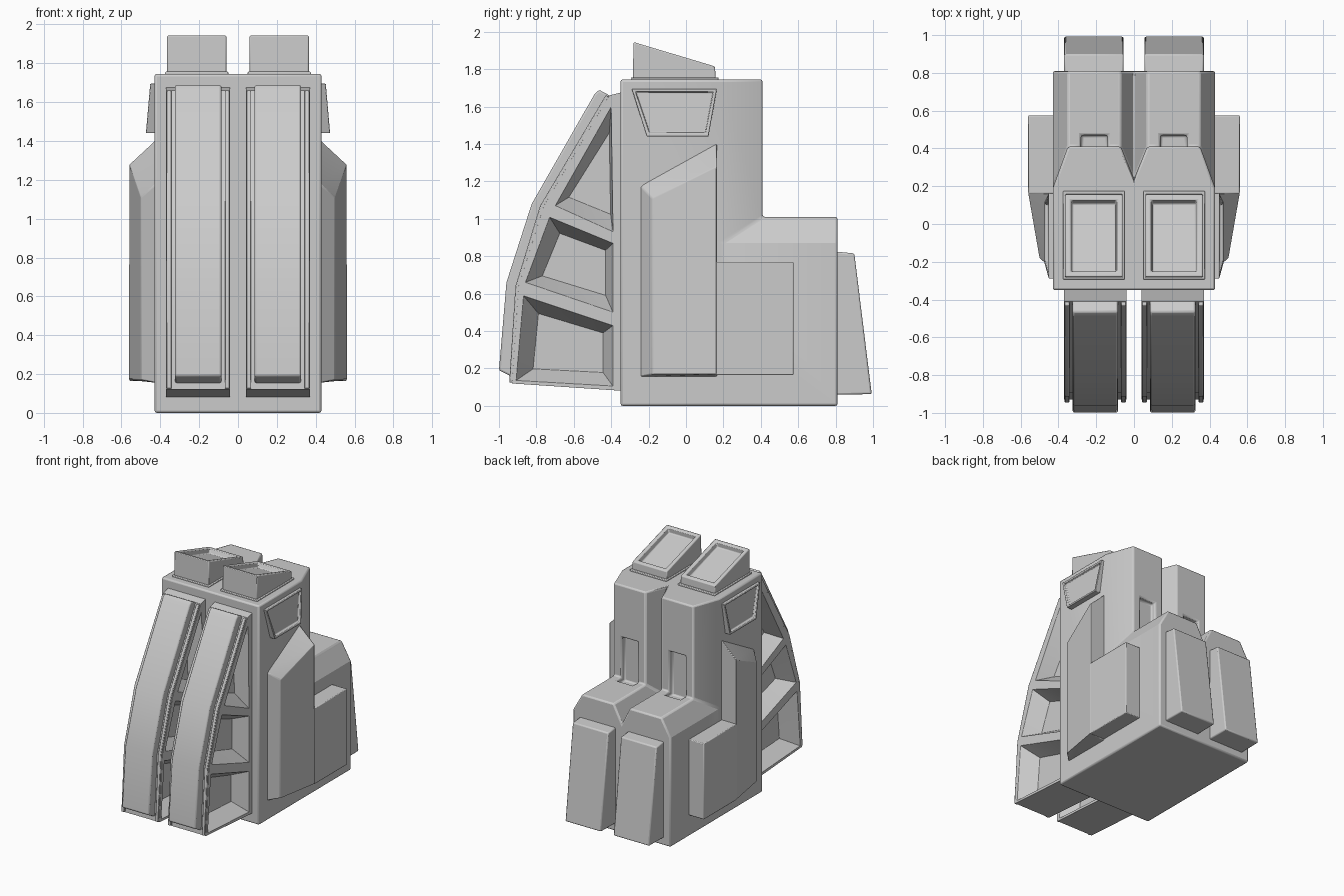
import bpy, bmesh
from mathutils import Vector

if "Cube" in bpy.data.objects:
    bpy.data.objects.remove(bpy.data.objects["Cube"])

grey = bpy.data.materials.new("light_grey")
grey.diffuse_color = (0.6, 0.6, 0.6, 1)
grey.use_nodes = True
grey.node_tree.nodes["Principled BSDF"].inputs["Base Color"].default_value = grey.diffuse_color


def finish(name, bm):
    bmesh.ops.recalc_face_normals(bm, faces=bm.faces)
    me = bpy.data.meshes.new(name)
    bm.to_mesh(me)
    bm.free()
    me.materials.append(grey)
    ob = bpy.data.objects.new(name, me)
    bpy.context.collection.objects.link(ob)
    return ob


def prism(name, pts, a, b, axis):
    """Extrude a 2D outline from a to b along an axis."""
    def place(p, t):
        return {"x": (t, p[0], p[1]), "y": (p[0], t, p[1]), "z": (p[0], p[1], t)}[axis]
    bm = bmesh.new()
    lo = [bm.verts.new(place(p, a)) for p in pts]
    hi = [bm.verts.new(place(p, b)) for p in pts]
    bm.faces.new(lo)
    bm.faces.new(hi)
    for i in range(len(pts)):
        j = (i + 1) % len(pts)
        bm.faces.new((lo[i], lo[j], hi[j], hi[i]))
    return finish(name, bm)


def hull(name, pts):
    bm = bmesh.new()
    for p in pts:
        bm.verts.new(p)
    bmesh.ops.convex_hull(bm, input=bm.verts)
    bmesh.ops.dissolve_limit(bm, angle_limit=0.02, verts=bm.verts, edges=bm.edges)
    return finish(name, bm)


def recess(ob, direction, rim, depth, slope):
    """Sink a framed recess into the face that points along direction."""
    bm = bmesh.new()
    bm.from_mesh(ob.data)
    f = max(bm.faces, key=lambda q: q.normal.dot(Vector(direction)))
    bmesh.ops.inset_region(bm, faces=[f], thickness=rim)
    bmesh.ops.inset_region(bm, faces=[f], thickness=slope, depth=-depth)
    bm.to_mesh(ob.data)
    bm.free()


def boolean(ob, other, op):
    m = ob.modifiers.new("bool", "BOOLEAN")
    m.operation, m.solver, m.object = op, "EXACT", other
    bpy.context.view_layer.objects.active = ob
    bpy.ops.object.modifier_apply(modifier=m.name)
    bpy.data.objects.remove(other)


def dress(ob, bevel=0.01, mirror=True):
    if bevel:
        b = ob.modifiers.new("bevel", "BEVEL")
        b.width, b.segments, b.limit_method = bevel, 2, "ANGLE"
    if mirror:
        ob.modifiers.new("mirror", "MIRROR")


def both(pts):
    return pts + [(-x, v) for x, v in reversed(pts) if x > 0]


# Main body: notched tower joined to a lower rear step
W = 0.43
plan = both([(0, 0.24), (0.07, 0.41), (0.35, 0.41), (W, 0.19), (W, -0.35)])
section = both([(0, 0.87), (0.07, 1.01), (0.35, 1.01), (W, 0.87), (W, 0)])
body = prism("body", plan, 0, 1.745, "z")
boolean(body, prism("rear_step", section, -0.35, 0.81, "y"), "UNION")
# Narrow slots where the step meets the tower
for s in (-1, 1):
    slot = prism("slot", [(0.37, 0.97), (0.47, 0.97), (0.47, 1.33), (0.37, 1.33)],
                 s * 0.14, s * 0.28, "x")
    boolean(body, slot, "DIFFERENCE")
dress(body, 0.012, False)

# Front fins with tapered pockets on both sides
fin = prism("front_fin", [(-0.33, 1.68), (-0.41, 1.66), (-0.76, 1.07), (-0.895, 0.64),
                          (-0.93, 0.12), (-0.33, 0.08)], 0.04, 0.37, "x")
pockets = [
    [(-0.40, 1.60), (-0.70, 1.07), (-0.39, 0.93)],
    [(-0.73, 1.01), (-0.86, 0.66), (-0.39, 0.50), (-0.39, 0.87)],
    [(-0.87, 0.59), (-0.91, 0.135), (-0.39, 0.105), (-0.39, 0.43)],
]
for p in pockets:
    cy = sum(q[0] for q in p) / len(p) + 0.06
    cz = sum(q[1] for q in p) / len(p)
    for x_open, x_floor in ((0.372, 0.25), (0.038, 0.16)):
        pts = [(x_open, y, z) for y, z in p]
        pts += [(x_floor, cy + (y - cy) * 0.72, cz + (z - cz) * 0.65) for y, z in p]
        boolean(fin, hull("pocket", pts), "DIFFERENCE")
dress(fin, 0.006)

# Raised facing pads on the fins
pad = prism("fin_pad", [(-0.40, 1.655), (-0.465, 1.69), (-0.49, 1.665), (-0.825, 1.08),
                        (-0.96, 0.66), (-1.0, 0.19), (-0.92, 0.15), (-0.87, 0.64),
                        (-0.74, 1.06)], 0.085, 0.325, "x")
dress(pad)

# Narrow raised rims beside each pad
rim_line = [(-0.41, 1.655), (-0.43, 1.66), (-0.78, 1.07), (-0.912, 0.64), (-0.945, 0.125),
            (-0.92, 0.125), (-0.89, 0.64), (-0.75, 1.06)]
for name, a, b in (("inner_rim", 0.043, 0.068), ("outer_rim", 0.342, 0.367)):
    dress(prism(name, rim_line, a, b, "x"), 0.004)

# Side armour: tapered front wedge and rear block
outer = [(0.50, -0.18, 0.17), (0.56, 0.165, 0.17), (0.56, 0.165, 1.28), (0.50, -0.18, 1.11)]
base = [(0.42, -0.25, 0.155), (0.42, 0.165, 0.155), (0.42, 0.165, 1.41), (0.42, -0.25, 1.18)]
armour = hull("side_armour", outer + base)
block = prism("armour_block", [(0.10, 0.16), (0.575, 0.16), (0.575, 0.77), (0.10, 0.77)],
              0.42, 0.545, "x")
dress(armour, 0.006)
bpy.data.objects.remove(block)
rear = prism("side_armour_rear", [(0.16, 0.165), (0.575, 0.165), (0.575, 0.77), (0.16, 0.77)],
             0.42, 0.56, "x")
dress(rear, 0.006)

# Tilted side vents
face = [(0.452, -0.29, 1.695), (0.452, 0.165, 1.695), (0.474, 0.12, 1.44), (0.474, -0.21, 1.44)]
vent = hull("side_vent", face + [(0.42, y, z) for _, y, z in face])
recess(vent, (1, 0, 0), 0.022, 0.018, 0.008)
dress(vent, 0.004)

# Sloped top hatches with framed recesses
hatch = prism("top_hatch", [(-0.285, 1.73), (0.16, 1.73), (0.155, 1.815), (-0.28, 1.945)],
              0.06, 0.365, "x")
recess(hatch, (0, 0.3, 1), 0.042, 0.04, 0.012)
dress(hatch, 0.007)
# Low collar under each hatch
dress(prism("hatch_collar", [(0.05, -0.295), (0.375, -0.295), (0.375, 0.175), (0.05, 0.175)],
            1.73, 1.757, "z"), 0.005)

# Wedge pads on the rear face
wedge = prism("rear_pad", [(0.80, 0.06), (0.993, 0.063), (0.90, 0.815), (0.80, 0.825)],
              0.055, 0.37, "x")
dress(wedge, 0.009)

# Crisp smooth shading on every part
bpy.ops.object.select_all(action="SELECT")
bpy.ops.object.shade_smooth_by_angle(angle=0.4)
